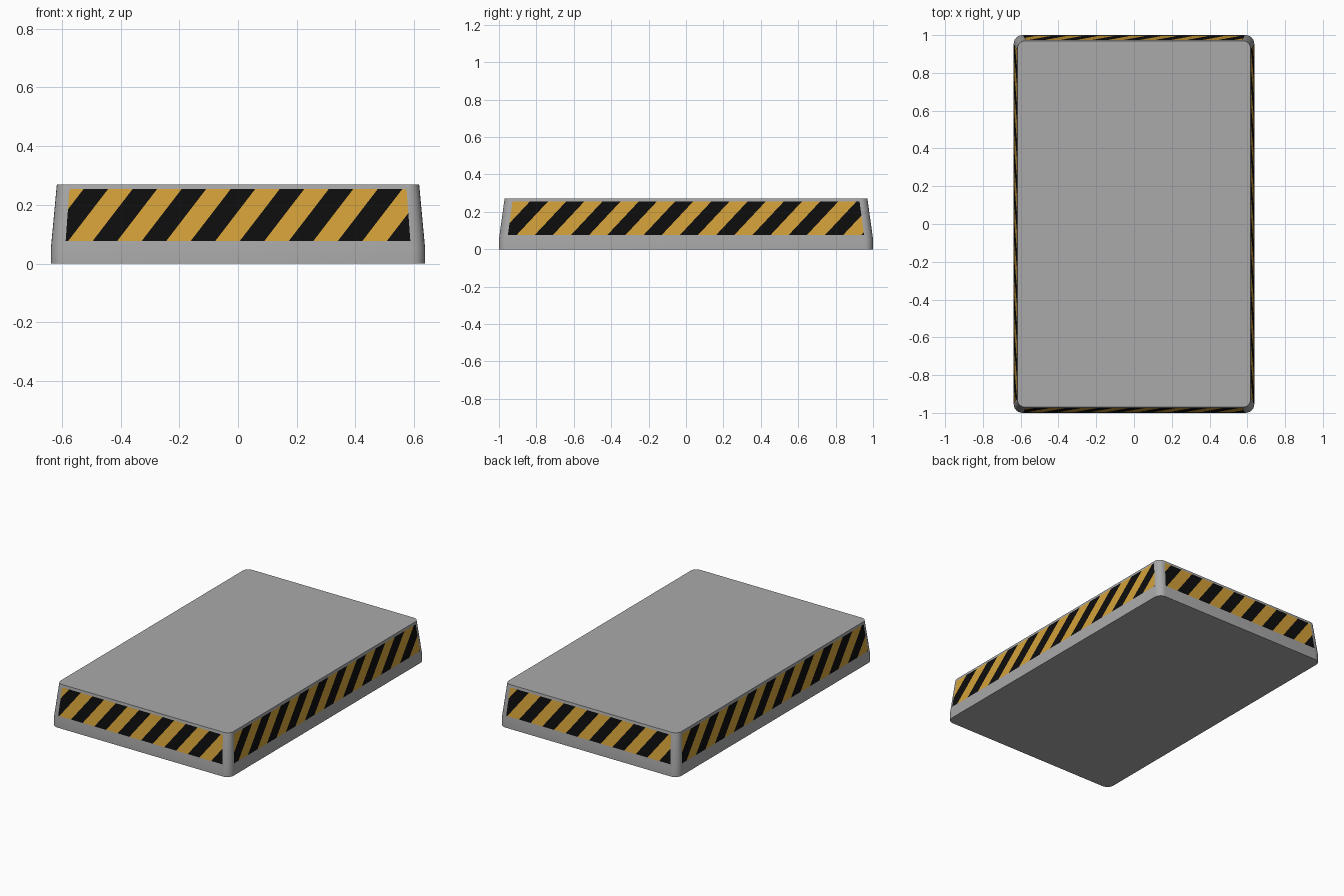
import bpy, bmesh, math
from mathutils import Vector, Matrix

if "Cube" in bpy.data.objects:
    bpy.data.objects.remove(bpy.data.objects["Cube"])

HX, HY, TOP = 0.637, 1.0, 0.27       # half sizes and height
KINK, INX, INY = 0.055, 0.02, 0.03   # taper start height, inset at top
RADIUS = 0.046


def material(name, rgb):
    m = bpy.data.materials.new(name)
    m.diffuse_color = (*rgb, 1)
    m.use_nodes = True
    m.node_tree.nodes["Principled BSDF"].inputs["Base Color"].default_value = m.diffuse_color
    return m


grey = material("grey concrete", (0.40, 0.40, 0.40))
yellow = material("warning yellow", (0.65, 0.35, 0.04))
black = material("warning black", (0.004, 0.004, 0.004))


def finish(bm, name, mats):
    me = bpy.data.meshes.new(name)
    bm.to_mesh(me)
    bm.free()
    for m in mats:
        me.materials.append(m)
    ob = bpy.data.objects.new(name, me)
    bpy.context.collection.objects.link(ob)
    return ob


def rounded_ring(bm, hx, hy, z, r, steps=6):
    ring = []
    for k, (sx, sy) in enumerate([(1, 1), (-1, 1), (-1, -1), (1, -1)]):
        for i in range(steps + 1):
            a = math.pi / 2 * (k + i / steps)
            ring.append(bm.verts.new((sx * (hx - r) + r * math.cos(a),
                                      sy * (hy - r) + r * math.sin(a), z)))
    return ring


# Slab body: vertical foot, then slightly tapered sides, rounded corners
bm = bmesh.new()
rings = [rounded_ring(bm, HX, HY, 0, RADIUS),
         rounded_ring(bm, HX, HY, KINK, RADIUS),
         rounded_ring(bm, HX - INX, HY - INY, TOP, RADIUS - 0.006)]
for lo, hi in zip(rings, rings[1:]):
    n = len(lo)
    for i in range(n):
        bm.faces.new((lo[i], lo[(i + 1) % n], hi[(i + 1) % n], hi[i]))
bm.faces.new(rings[0][::-1])
bm.faces.new(rings[-1])
body = finish(bm, "slab_body", [grey])
bpy.context.view_layer.objects.active = body
body.select_set(True)
bpy.ops.object.shade_smooth_by_angle(angle=math.radians(30))
body.select_set(False)


# Striped panel: a trapezoid in (u, z) cut along slanted lines, laid on a side
def striped_panel(name, half, inset, u_lo, u_hi, first, period, shift, angle):
    z0, z1 = 0.077, 0.254
    bm = bmesh.new()
    bm.faces.new([bm.verts.new(p) for p in
                  [(-u_lo, 0, z0), (u_lo, 0, z0), (u_hi, 0, z1), (-u_hi, 0, z1)]])
    slope = shift / (z1 - z0)
    normal = Vector((1, 0, -slope))
    for k in range(-4, 40):
        point = Vector((first + k * period / 2, 0, z1))
        bmesh.ops.bisect_plane(bm, geom=bm.verts[:] + bm.edges[:] + bm.faces[:],
                               plane_co=point, plane_no=normal)
    for f in bm.faces:
        c = f.calc_center_median()
        band = (c.x + slope * (z1 - c.z) - first) / (period / 2)
        f.material_index = 1 if math.floor(band) % 2 == 0 else 0
    # Lean onto the tapered side, just proud of it
    for v in bm.verts:
        v.co.y = -half + inset * (v.co.z - KINK) / (TOP - KINK) - 0.0015
    bm.transform(Matrix.Rotation(angle, 4, 'Z'))
    return finish(bm, name, [yellow, black])


for side, turn in (("front", 0), ("back", math.pi)):
    striped_panel(side + "_stripes", HY, INY, 0.587, 0.574,
                  -0.526, 0.167, 0.136, turn)
for side, turn in (("right", math.pi / 2), ("left", -math.pi / 2)):
    striped_panel(side + "_stripes", HX, INX, 0.952, 0.928,
                  -0.836, 0.194, 0.166, turn)
